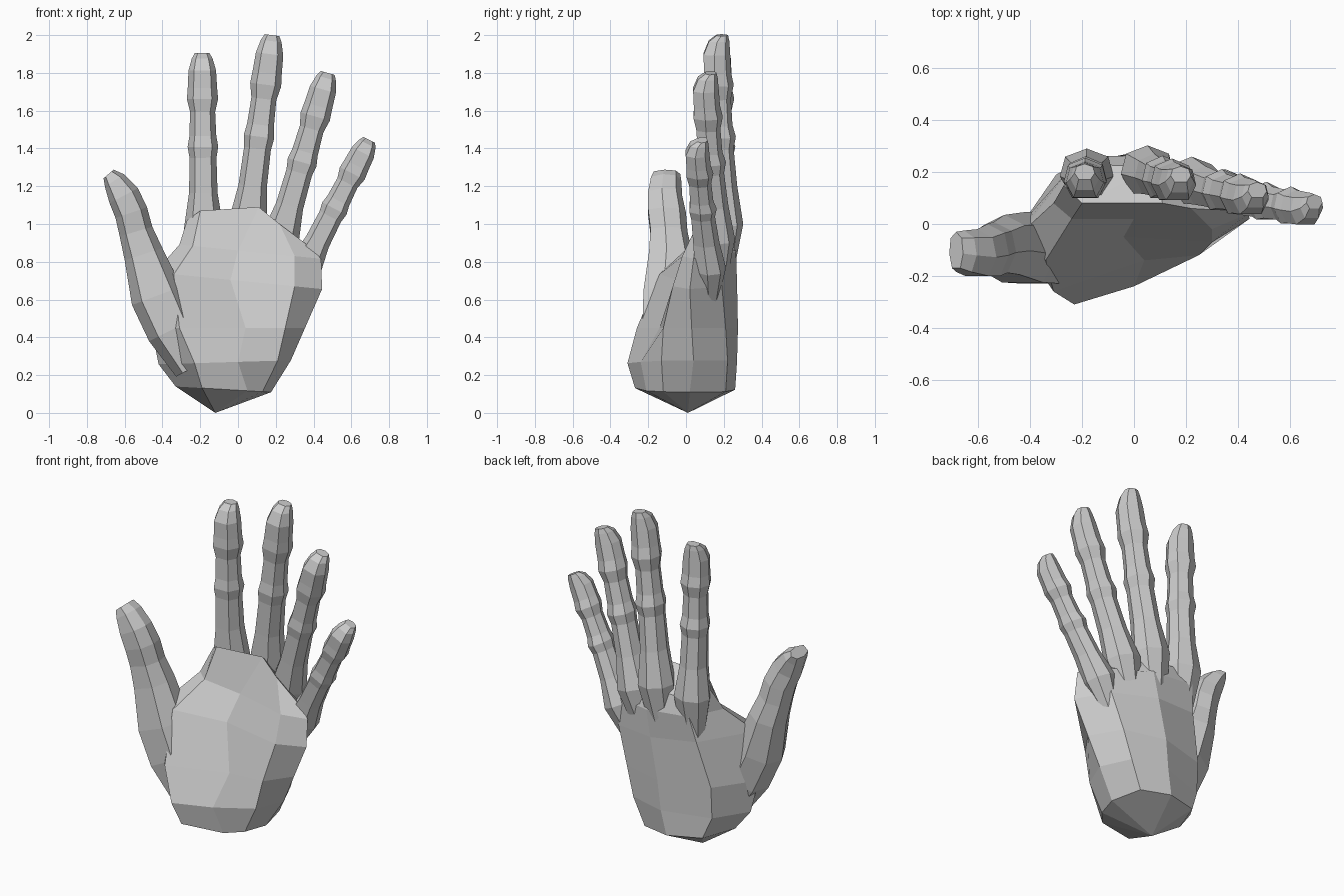
import bpy, bmesh
from mathutils import Vector

if "Cube" in bpy.data.objects:
    bpy.data.objects.remove(bpy.data.objects["Cube"])


def loft(name, rings, pole=None):
    """Skin a closed solid over rings of equal size; pole makes a pointed start."""
    bm = bmesh.new()
    vs = [[bm.verts.new(p) for p in r] for r in rings]
    n = len(vs[0])
    for a, b in zip(vs, vs[1:]):
        for i in range(n):
            j = (i + 1) % n
            bm.faces.new((a[i], a[j], b[j], b[i]))
    if pole:
        tip = bm.verts.new(pole)
        for i in range(n):
            bm.faces.new((tip, vs[0][(i + 1) % n], vs[0][i]))
    else:
        bm.faces.new(vs[0][::-1])
    bm.faces.new(vs[-1])
    bmesh.ops.triangulate(bm, faces=[f for f in bm.faces if len(f.verts) == n])
    bmesh.ops.recalc_face_normals(bm, faces=bm.faces)
    me = bpy.data.meshes.new(name)
    bm.to_mesh(me)
    bm.free()
    ob = bpy.data.objects.new(name, me)
    bpy.context.collection.objects.link(ob)
    return ob


# Digit cross-section: flat pad at the front, ridge along the back
SECTION = [(-.6, -1), (.6, -1), (1, -.2), (.8, .65), (0, 1), (-.8, .65), (-1, -.2)]


def digit(name, stations):
    """Stations are (centre, half width, half depth) from root to tip."""
    rings = []
    for i, (c, w, d) in enumerate(stations):
        t = stations[min(i + 1, len(stations) - 1)][0] - stations[max(i - 1, 0)][0]
        t.y = 0
        t.normalize()
        side = Vector((t.z, 0, -t.x))
        rings.append([c + side * u * w + Vector((0, v * d, 0)) for u, v in SECTION])
    return loft(name, rings)


# Palm: rings run thumb side, front (3), little-finger side, back (3)
palm_rings = []
for z, slope, outline in [
    (.12, -.06, [(-.33, 0), (-.19, -.27), (.05, -.21), (.13, -.12), (.175, .02), (.13, .21), (-.05, .26), (-.25, .2)]),
    (.27, .03, [(-.42, -.02), (-.23, -.31), (0, -.24), (.21, -.13), (.28, .04), (.2, .22), (-.02, .27), (-.3, .18)]),
    (.45, .0, [(-.46, -.04), (-.31, -.26), (.04, -.14), (.25, -.12), (.355, .03), (.25, .21), (0, .275), (-.3, .19)]),
    (.70, -.1, [(-.44, -.04), (-.34, -.14), (-.04, -.05), (.3, -.07), (.445, .02), (.32, .19), (.05, .27), (-.23, .23)]),
    (.86, -.1, [(-.31, .08), (-.24, .02), (0, .02), (.3, -.02), (.44, .04), (.34, .17), (.08, .265), (-.2, .26)]),
]:
    palm_rings.append([(x, y, z + slope * x) for x, y in outline])
palm_rings.append([(-.27, .15, 1.02), (-.2, .08, 1.07), (.11, .08, 1.09), (.22, .06, 1.0),
                   (.38, .05, .88), (.3, .14, .86), (.08, .22, .96), (-.18, .23, .97)])
hand = loft("hand", palm_rings, pole=(-.12, .01, 0))

# Shared finger profile: position along finger, width, depth, push to the back
PROFILE = [(0, .85, .6, 0), (.2, 1.28, 1.15, .015), (.36, .93, .97, .005), (.52, .88, .88, 0),
           (.57, 1.0, 1.02, .003), (.62, .88, .86, 0), (.73, .82, .82, 0), (.79, 1.02, 1.0, .003),
           (.84, .96, .9, 0), (.92, .9, .88, 0), (.975, .68, .68, .014), (1, .48, .38, .032)]
parts = []
for name, root, tip, w, d in [
    ("index_finger", (-.18, .19, .75), (-.19, .17, 1.905), .081, .078),
    ("middle_finger", (.02, .205, .75), (.18, .16, 2.0), .081, .08),
    ("ring_finger", (.16, .17, .7), (.475, .1, 1.8), .079, .077),
    ("little_finger", (.265, .13, .6), (.695, .055, 1.445), .072, .071),
]:
    a, b = Vector(root), Vector(tip)
    parts.append(digit(name, [(a.lerp(b, t) + Vector((0, p, 0)), w * kw, d * kd)
                              for t, kw, kd, p in PROFILE]))

# Thumb: its root is buried in the palm
parts.append(digit("thumb", [(Vector((x, y, z)), w, d) for x, y, z, w, d in [
    (-.24, -.08, .24, .1, .12), (-.35, -.09, .44, .135, .14), (-.43, -.09, .62, .14, .135),
    (-.5, -.08, .84, .105, .115), (-.54, -.09, .96, .09, .098), (-.565, -.1, 1.06, .088, .1),
    (-.605, -.11, 1.15, .085, .09), (-.655, -.105, 1.23, .06, .08), (-.685, -.1, 1.265, .035, .07)]]))

# Weld everything into one solid
bpy.context.view_layer.objects.active = hand
for p in parts:
    m = hand.modifiers.new(p.name, 'BOOLEAN')
    m.operation, m.solver, m.object = 'UNION', 'EXACT', p
    bpy.ops.object.modifier_apply(modifier=m.name)
    bpy.data.objects.remove(p)
